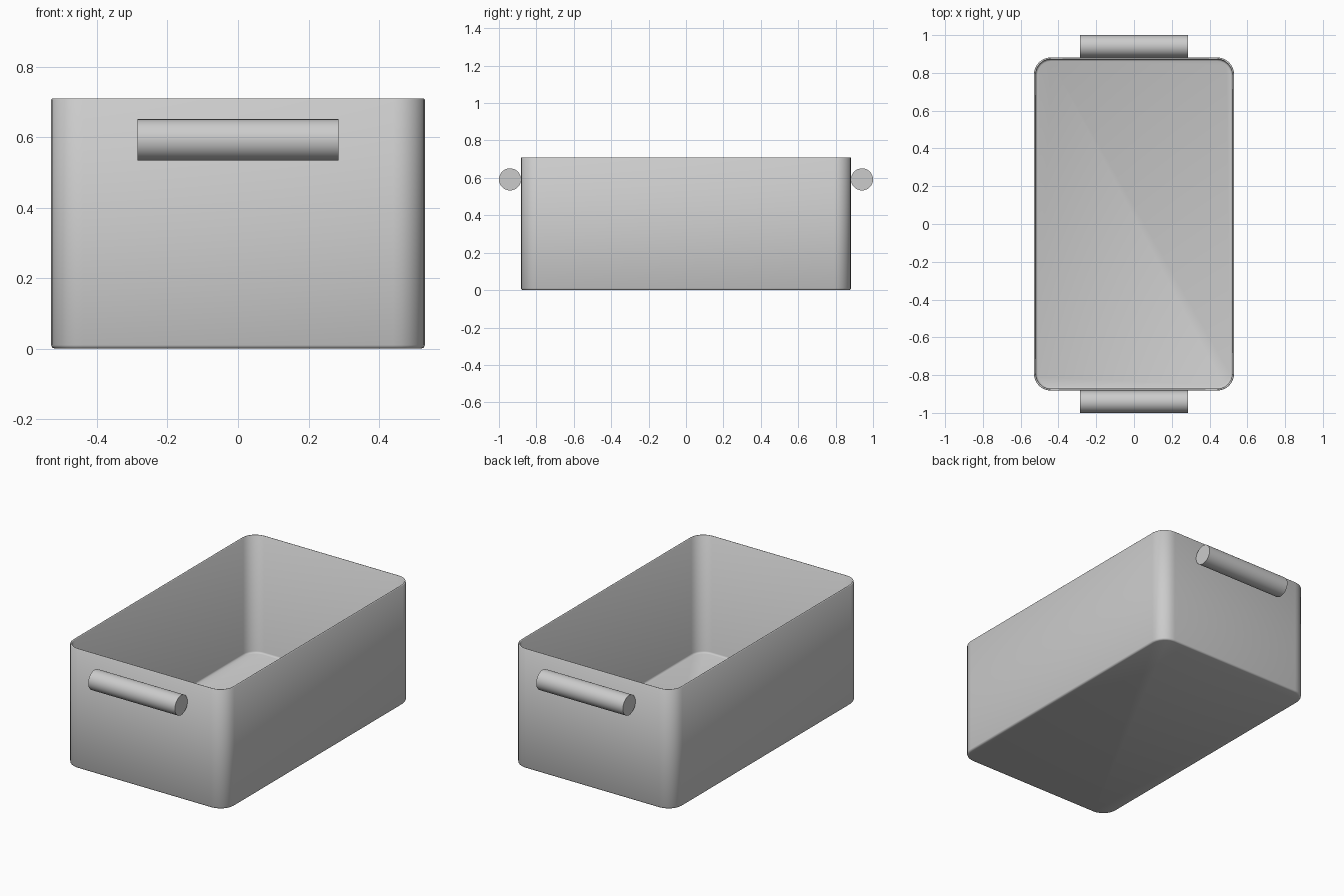
import bpy, bmesh
from math import pi, cos, sin, radians

if "Cube" in bpy.data.objects:
    bpy.data.objects.remove(bpy.data.objects["Cube"])

HX, HY, H = 0.53, 0.882, 0.71      # half width, half length, height
R, T, B = 0.09, 0.01, 0.01         # corner radius, wall thickness, base rounding
SEG = 6


def ring(bm, inset, z):
    """One rounded-rectangle loop of vertices."""
    r = R - inset
    verts = []
    for i, (sx, sy) in enumerate([(1, 1), (-1, 1), (-1, -1), (1, -1)]):
        for k in range(SEG + 1):
            a = (i + k / SEG) * pi / 2
            verts.append(bm.verts.new((sx * (HX - R) + r * cos(a),
                                       sy * (HY - R) + r * sin(a), z)))
    return verts


def smooth(obj, angle):
    bpy.ops.object.select_all(action='DESELECT')
    obj.select_set(True)
    bpy.context.view_layer.objects.active = obj
    bpy.ops.object.shade_smooth_by_angle(angle=radians(angle))


# Bin: underside, up the outside, over the rim, down the inside to the floor
profile = [(B, 0), (B * 0.3, B * 0.3), (0, B), (0, H - 0.003), (0.003, H),
           (T - 0.003, H), (T, H - 0.003), (T, T + B),
           (T + B * 0.3, T + B * 0.3), (T + B, T)]
bm = bmesh.new()
rings = [ring(bm, inset, z) for inset, z in profile]
for lo, hi in zip(rings, rings[1:]):
    n = len(lo)
    for i in range(n):
        j = (i + 1) % n
        bm.faces.new((lo[i], lo[j], hi[j], hi[i]))
bm.faces.new(rings[0][::-1])
bm.faces.new(rings[-1])
bmesh.ops.recalc_face_normals(bm, faces=bm.faces)
mesh = bpy.data.meshes.new("bin_body")
bm.to_mesh(mesh)
bm.free()
body = bpy.data.objects.new("bin_body", mesh)
bpy.context.collection.objects.link(body)
smooth(body, 50)

# Round bar handles against both short walls
for name, side in (("front_handle", -1), ("back_handle", 1)):
    bpy.ops.mesh.primitive_cylinder_add(vertices=32, radius=0.059, depth=0.57,
                                        location=(0, side * 0.941, 0.592),
                                        rotation=(0, pi / 2, 0))
    handle = bpy.context.object
    handle.name = name
    smooth(handle, 40)
